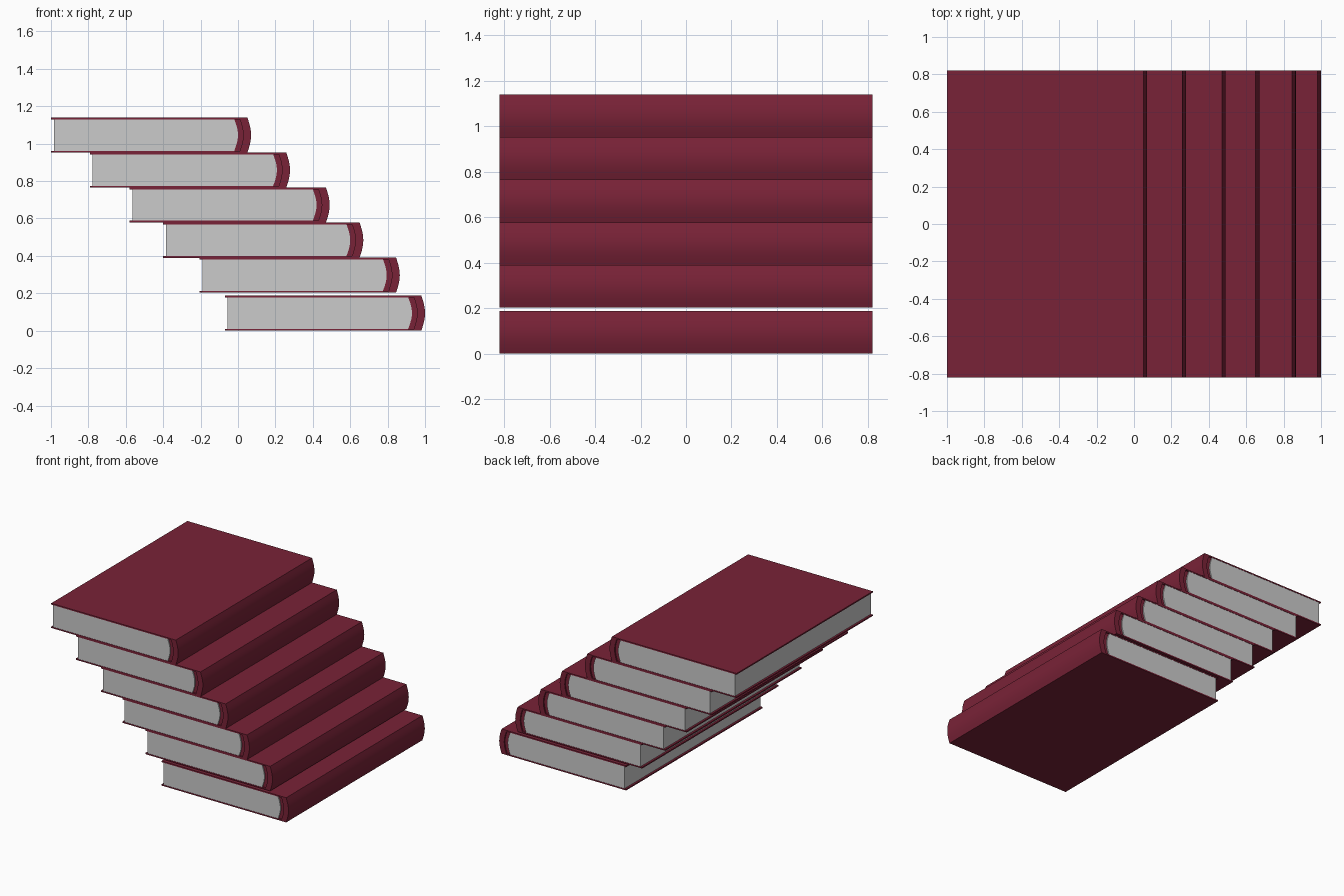
import bpy
import bmesh
import math

cube = bpy.data.objects.get("Cube")
if cube:
    bpy.data.objects.remove(cube, do_unlink=True)


def make_material(name, color):
    mat = bpy.data.materials.new(name)
    mat.use_nodes = True
    mat.diffuse_color = color
    mat.node_tree.nodes["Principled BSDF"].inputs["Base Color"].default_value = color
    return mat


maroon = make_material("maroon cloth", (0.19, 0.016, 0.038, 1))
paper = make_material("grey paper", (0.6, 0.6, 0.6, 1))

LENGTH = 1.64       # along y
HEIGHT = 0.188      # one book
BOARD = 0.01        # cover thickness


def arc(x, bulge, low, high, steps=10):
    """Bowed line from bottom to top, bulging towards +x."""
    pts = []
    for i in range(steps + 1):
        t = i / steps
        pts.append((x + bulge * math.sin(math.pi * t), low + (high - low) * t))
    return pts


def extrude_profile(name, profile, length, mat, location):
    """Extrude a closed x-z outline along y, centred."""
    bm = bmesh.new()
    verts = [bm.verts.new((x, -length / 2, z)) for x, z in profile]
    face = bm.faces.new(verts)
    moved = bmesh.ops.extrude_face_region(bm, geom=[face])["geom"]
    bmesh.ops.translate(bm, vec=(0, length, 0),
                        verts=[v for v in moved if isinstance(v, bmesh.types.BMVert)])
    bmesh.ops.recalc_face_normals(bm, faces=bm.faces)
    mesh = bpy.data.meshes.new(name)
    bm.to_mesh(mesh)
    bm.free()
    mesh.materials.append(mat)
    obj = bpy.data.objects.new(name, mesh)
    obj.location = location
    bpy.context.collection.objects.link(obj)
    bpy.ops.object.select_all(action="DESELECT")
    bpy.context.view_layer.objects.active = obj
    obj.select_set(True)
    bpy.ops.object.shade_smooth_by_angle(angle=math.radians(30))


# Outlines of one book, fore edge at x = 0
low, high = BOARD, HEIGHT - BOARD
spine_inner = arc(1.01, 0.018, low, high)
page_back = arc(0.98, 0.02, low, high)
cover = ([(0, 0)] + arc(1.05, 0.02, 0, HEIGHT) + [(0, HEIGHT), (0, high)]
         + spine_inner[::-1] + [(0, low)])
pages = [(0.015, low)] + page_back + [(0.015, high)]
lining = page_back + spine_inner[::-1]

# Stack, from bottom to top: (fore edge x, base z)
stack = [(-0.07, 0), (-0.205, 0.203), (-0.4, 0.39),
         (-0.58, 0.578), (-0.792, 0.765), (-1, 0.952)]
for number, (x, z) in enumerate(stack, 1):
    place = (x, 0, z)
    extrude_profile(f"book_{number}_cover", cover, LENGTH, maroon, place)
    extrude_profile(f"book_{number}_pages", pages, LENGTH - 0.004, paper, place)
    extrude_profile(f"book_{number}_lining", lining, LENGTH - 0.02, maroon, place)
